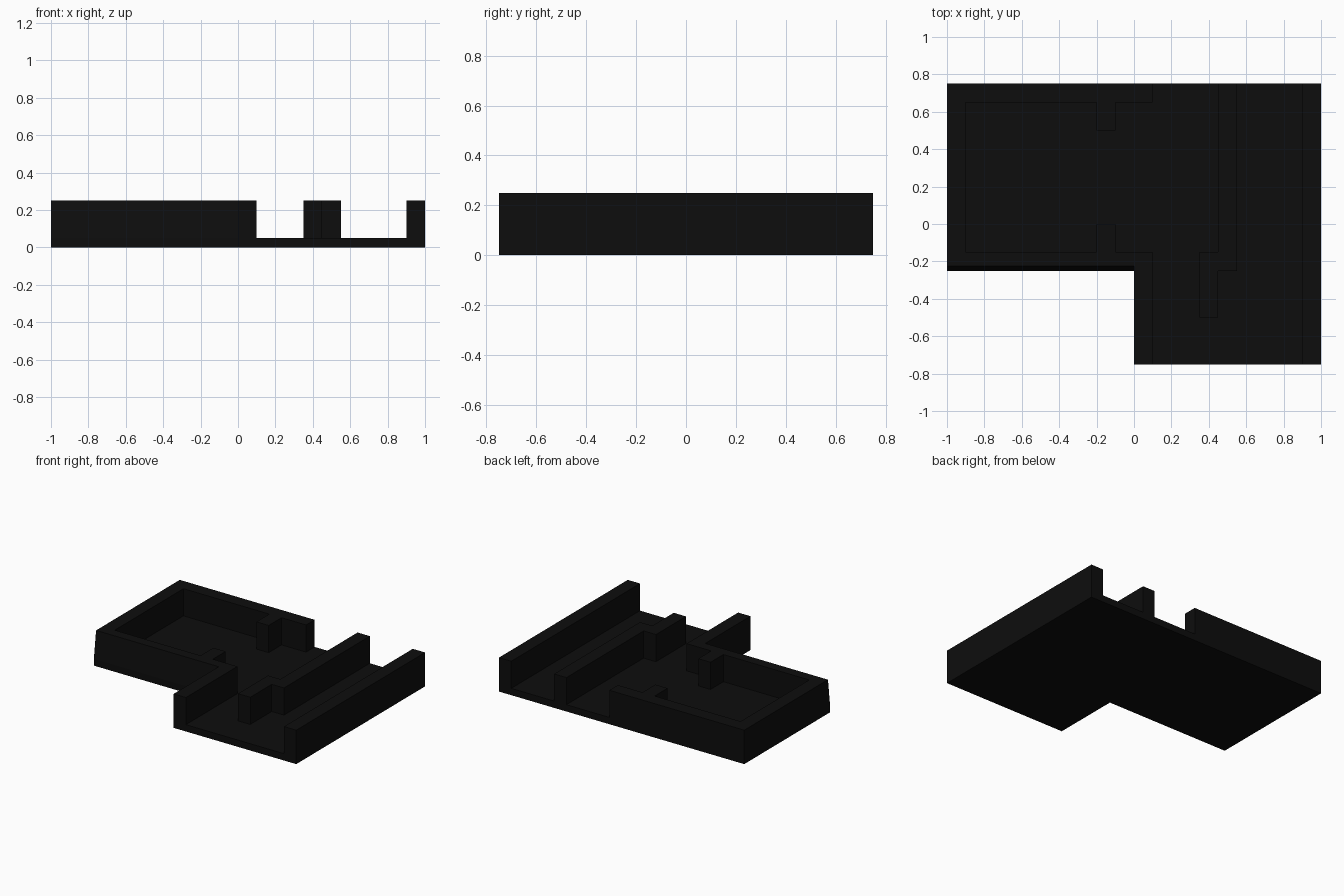
import bpy
import bmesh

cube = bpy.data.objects.get("Cube")
if cube:
    bpy.data.objects.remove(cube, do_unlink=True)

FLOOR_TOP, WALL_TOP = 0.05, 0.25

black = bpy.data.materials.new("black")
black.use_nodes = True
colour = (0.004, 0.004, 0.004, 1)
black.diffuse_color = colour
black.node_tree.nodes["Principled BSDF"].inputs["Base Color"].default_value = colour


def prism(name, outline, bottom, top):
    """Extrude a plan outline upward into a closed solid."""
    bm = bmesh.new()
    base = bm.faces.new([bm.verts.new((x, y, bottom)) for x, y in outline])
    ext = bmesh.ops.extrude_face_region(bm, geom=[base], use_keep_orig=True)
    verts = [v for v in ext["geom"] if isinstance(v, bmesh.types.BMVert)]
    bmesh.ops.translate(bm, verts=verts, vec=(0, 0, top - bottom))
    bmesh.ops.recalc_face_normals(bm, faces=bm.faces)
    mesh = bpy.data.meshes.new(name)
    bm.to_mesh(mesh)
    bm.free()
    mesh.materials.append(black)
    obj = bpy.data.objects.new(name, mesh)
    bpy.context.collection.objects.link(obj)
    return obj


# L-shaped floor slab
prism("floor", [(-1, 0.75), (-1, -0.25), (0, -0.25), (0, -0.75),
                (1, -0.75), (1, 0.75)], 0, FLOOR_TOP)

# Walls around the closed room, with two door stubs and the passage wall
room = prism("room_walls", [
    (-1, 0.75), (-1, -0.25), (0, -0.25), (0, -0.75), (0.1, -0.75), (0.1, -0.15),
    (-0.1, -0.15), (-0.1, 0), (-0.2, 0), (-0.2, -0.15), (-0.9, -0.15),
    (-0.9, 0.65), (-0.2, 0.65), (-0.2, 0.5), (-0.1, 0.5), (-0.1, 0.65),
    (0.1, 0.65), (0.1, 0.75)], FLOOR_TOP, WALL_TOP)

# The room's front face leans back slightly
for v in room.data.vertices:
    if abs(v.co.y + 0.25) < 0.001 and v.co.z > 0.2:
        v.co.y += 0.025

# Stepped dividing wall in the passage
prism("divider_wall", [
    (0.45, 0.75), (0.45, -0.15), (0.35, -0.15), (0.35, -0.5), (0.45, -0.5),
    (0.45, -0.25), (0.55, -0.25), (0.55, 0.75)], FLOOR_TOP, WALL_TOP)

# Long outer side wall
prism("side_wall", [(0.9, -0.75), (1, -0.75), (1, 0.75), (0.9, 0.75)],
      FLOOR_TOP, WALL_TOP)
